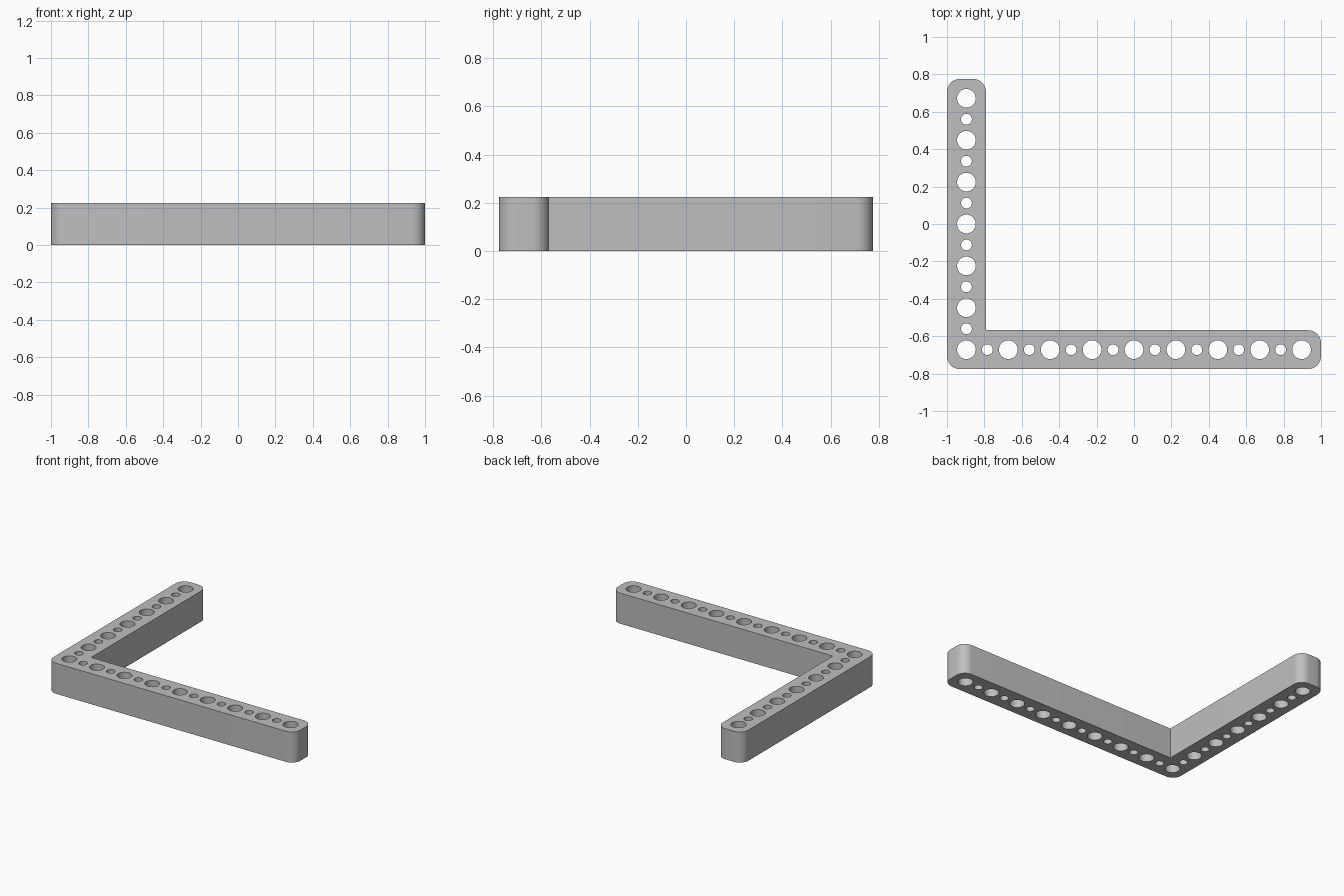
import bpy
import bmesh
from math import cos, sin, pi, radians
from mathutils import Vector

if "Cube" in bpy.data.objects:
    bpy.data.objects.remove(bpy.data.objects["Cube"])

PITCH = 0.224            # spacing of the large holes
HALF = 0.104             # half the arm width
HEIGHT = 0.224
CORNER = 0.07
X0, Y0 = -4 * PITCH, -3 * PITCH    # centre of the corner hole
X1, Y1 = -X0, -Y0                  # centres of the end holes


def arc(cx, cy, r, start, sweep, steps):
    return [Vector((cx + r * cos(start + sweep * i / steps),
                    cy + r * sin(start + sweep * i / steps), 0))
            for i in range(steps + 1)]


def rounded(x, y, sx, sy, start):
    """Quarter round for the outer corner lying towards (sx, sy) of a hole."""
    inset = HALF - CORNER
    return arc(x + sx * inset, y + sy * inset, CORNER, start, pi / 2, 12)


def circle(x, y, r, steps):
    return arc(x, y, r, 0, 2 * pi, steps)[:-1]


def add_loop(bm, points):
    verts = [bm.verts.new(p) for p in points]
    for a, b in zip(verts, verts[1:] + verts[:1]):
        bm.edges.new((a, b))


# L-shaped outline, counter-clockwise, with a sharp inner corner
outline = rounded(X0, Y0, -1, -1, pi)
outline += rounded(X1, Y0, 1, -1, 1.5 * pi)
outline += rounded(X1, Y0, 1, 1, 0)
outline.append(Vector((X0 + HALF, Y0 + HALF, 0)))
outline += rounded(X0, Y1, 1, 1, 0)
outline += rounded(X0, Y1, -1, 1, pi / 2)

bm = bmesh.new()
add_loop(bm, outline)

# Alternating large and small holes along both arms
centres = [(X0 + i * PITCH / 2, Y0, i) for i in range(17)]
centres += [(X0, Y0 + i * PITCH / 2, i) for i in range(1, 13)]
for x, y, i in centres:
    if i % 2 == 0:
        add_loop(bm, circle(x, y, 0.05, 40))
    else:
        add_loop(bm, circle(x, y, 0.029, 28))

# Fill the plan and raise it into a solid beam
bmesh.ops.triangle_fill(bm, edges=bm.edges[:], use_beauty=True,
                        normal=(0, 0, 1))
solid = bmesh.ops.extrude_face_region(bm, geom=bm.faces[:], use_keep_orig=True)
top = [v for v in solid["geom"] if isinstance(v, bmesh.types.BMVert)]
bmesh.ops.translate(bm, verts=top, vec=(0, 0, HEIGHT))
bmesh.ops.recalc_face_normals(bm, faces=bm.faces[:])

mesh = bpy.data.meshes.new("angle_beam")
bm.to_mesh(mesh)
bm.free()
beam = bpy.data.objects.new("angle_beam", mesh)
bpy.context.collection.objects.link(beam)

# Plain grey finish
grey = bpy.data.materials.new("light_grey")
grey.use_nodes = True
colour = (0.52, 0.52, 0.52, 1)
grey.diffuse_color = colour
grey.node_tree.nodes["Principled BSDF"].inputs["Base Color"].default_value = colour
mesh.materials.append(grey)

bpy.ops.object.select_all(action="DESELECT")
beam.select_set(True)
bpy.context.view_layer.objects.active = beam
bpy.ops.object.shade_smooth_by_angle(angle=radians(30))
